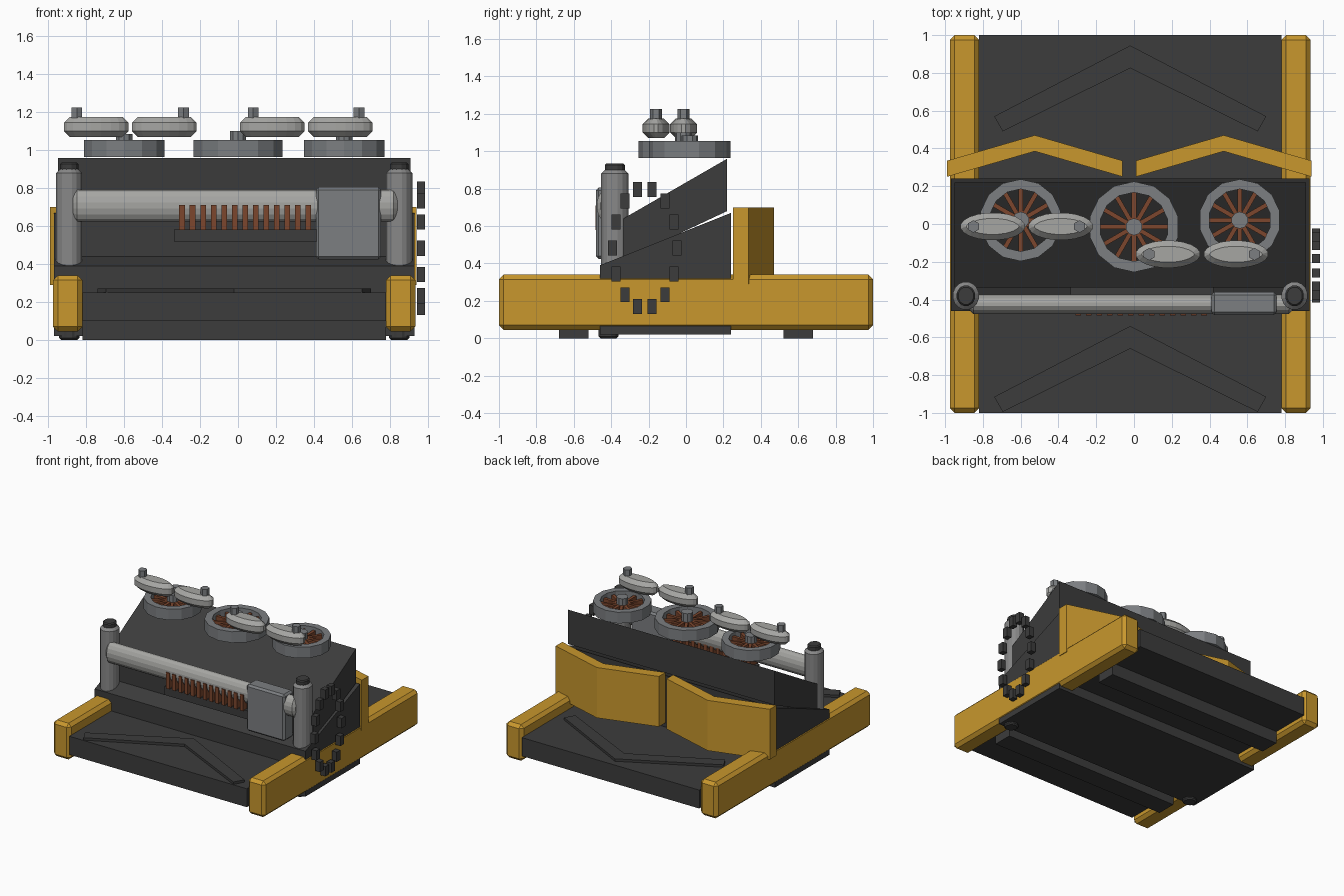
import bpy, bmesh, math
from mathutils import Vector

if "Cube" in bpy.data.objects:
    bpy.data.objects.remove(bpy.data.objects["Cube"])


def mat(name, rgb):
    m = bpy.data.materials.new(name)
    m.diffuse_color = (*rgb, 1)
    m.use_nodes = True
    m.node_tree.nodes["Principled BSDF"].inputs["Base Color"].default_value = m.diffuse_color
    return m


DARK = mat("dark_iron", (0.045, 0.045, 0.045))
YELLOW = mat("ochre_yellow", (0.58, 0.31, 0.026))
LIGHT = mat("light_steel", (0.38, 0.38, 0.365))
STEEL = mat("steel", (0.25, 0.25, 0.25))
GREY = mat("mid_grey", (0.20, 0.21, 0.22))
COPPER = mat("copper", (0.20, 0.062, 0.027))
CX = -0.02  # centre line of the chassis


def finish(name, bm, m, bevel=0):
    bmesh.ops.recalc_face_normals(bm, faces=bm.faces)
    me = bpy.data.meshes.new(name)
    bm.to_mesh(me)
    bm.free()
    me.materials.append(m)
    ob = bpy.data.objects.new(name, me)
    bpy.context.collection.objects.link(ob)
    if bevel:
        b = ob.modifiers.new("bevel", 'BEVEL')
        b.width, b.segments, b.limit_method = bevel, 1, 'ANGLE'
        b.angle_limit = math.radians(40)
    return ob


def prism(name, pts, axis, a, b, m, bevel=0):
    """Extrude a profile along an axis: 'x' takes (y, z), 'z' takes (x, y)."""
    bm = bmesh.new()
    place = (lambda p, h: (h, p[0], p[1])) if axis == 'x' else (lambda p, h: (p[0], p[1], h))
    lo = [bm.verts.new(place(p, a)) for p in pts]
    hi = [bm.verts.new(place(p, b)) for p in pts]
    bm.faces.new(lo)
    bm.faces.new(hi[::-1])
    for i in range(len(pts)):
        j = (i + 1) % len(pts)
        bm.faces.new((lo[i], lo[j], hi[j], hi[i]))
    return finish(name, bm, m, bevel)


def box(name, x, y, z, m, bevel=0):
    return prism(name, [(x[0], y[0]), (x[1], y[0]), (x[1], y[1]), (x[0], y[1])], 'z', *z, m, bevel)


def ellipse(c, rx, ry, n):
    return [(c[0] + rx * math.cos(2 * math.pi * (i + .5) / n),
             c[1] + ry * math.sin(2 * math.pi * (i + .5) / n)) for i in range(n)]


def cyl(name, c, rx, ry, a, b, m, n=16, axis='z', bevel=0):
    return prism(name, ellipse(c, rx, ry, n), axis, a, b, m, bevel)


# Chassis: side rails, deck, underside strips
for side, x in (("left", -0.975), ("right", 0.78)):
    box(side + "_rail", (x, x + 0.155), (-1, 1), (0.045, 0.34), YELLOW, 0.025)
box("deck", (-0.82, 0.78), (-1, 1), (0.10, 0.25), DARK)
for y in (-0.6, 0.6):
    box("underside_strip", (-0.82, 0.78), (y - 0.08, y + 0.08), (0, 0.11), DARK)

# Raised chevrons on the deck
for y in (-0.54, 0.945):
    pts = [(CX, y), (CX - 0.72, y - 0.375), (CX - 0.675, y - 0.455), (CX, y - 0.12),
           (CX + 0.675, y - 0.455), (CX + 0.72, y - 0.375)]
    prism("deck_chevron", pts, 'z', 0.24, 0.27, DARK)

# Engine body: lower wedge and upper wedge
prism("lower_body", [(-0.46, 0.02), (0.24, 0.02), (0.24, 0.67), (-0.46, 0.39)],
      'x', -0.97, 0.93, DARK)
prism("upper_body", [(-0.335, 0.42), (0.22, 0.68), (0.22, 0.96), (-0.335, 0.64)],
      'x', -0.95, 0.91, DARK)

# Bent rear shields
for x in (-0.525, 0.475):
    pts = [(x - 0.465, 0.25), (x, 0.385), (x + 0.465, 0.25),
           (x + 0.465, 0.335), (x, 0.47), (x - 0.465, 0.335)]
    prism("rear_shield", pts, 'z', 0.29, 0.70, YELLOW)

# Corner posts with caps and feet
for x in (-0.89, 0.85):
    cyl("post", (x, -0.38), 0.07, 0.075, 0.30, 0.90, STEEL, 16, bevel=0.02)
    cyl("post_cap", (x, -0.38), 0.05, 0.055, 0.88, 0.935, DARK, 12, bevel=0.008)
    cyl("post_foot", (x, -0.415), 0.055, 0.055, 0, 0.1, DARK, 12, bevel=0.01)

# Cross barrel, gearbox and cooling fins
cyl("barrel", (-0.425, 0.708), 0.053, 0.085, -0.87, 0.84, LIGHT, 16, 'x', 0.02)
box("gearbox", (0.41, 0.755), (-0.482, -0.36), (0.425, 0.805), GREY, 0.015)
box("fin_tray", (-0.335, 0.42), (-0.47, -0.32), (0.515, 0.585), DARK)
for i in range(13):
    x = -0.31 + 0.0555 * i
    box("fin", (x, x + 0.03), (-0.485, -0.38), (0.58, 0.71), COPPER)

# Spoked fans: open ring, spokes, hub
for x, y, r in ((-0.6, 0.02, 0.217), (0, -0.015, 0.24), (0.56, 0.02, 0.217)):
    bm = bmesh.new()
    n = 14
    loops = []
    for rad, z in ((r, 0.965), (r, 1.055), (r * 0.76, 1.055), (r * 0.76, 0.965)):
        loops.append([bm.verts.new((px, py, z)) for px, py in ellipse((x, y), rad, rad, n)])
    for k in range(4):
        a, b = loops[k], loops[(k + 1) % 4]
        for i in range(n):
            j = (i + 1) % n
            bm.faces.new((a[i], a[j], b[j], b[i]))
    finish("fan_ring", bm, GREY)
    for i in range(12):
        t = 2 * math.pi * i / 12
        d, s = Vector((math.cos(t), math.sin(t))), Vector((-math.sin(t), math.cos(t))) * 0.012
        c = Vector((x, y))
        pts = [c + d * 0.03 - s, c + d * r * 0.8 - s, c + d * r * 0.8 + s, c + d * 0.03 + s]
        prism("fan_spoke", [tuple(p) for p in pts], 'z', 0.985, 1.03, COPPER)
    cyl("fan_hub", (x, y), 0.045, 0.045, 0.97, 1.10 if x == 0 else 1.085, GREY, 10)

# Rocker discs with bolts
for x, y, bolt in ((-0.748, -0.013, -0.85), (-0.388, -0.013, -0.288),
                   (0.18, -0.16, 0.08), (0.54, -0.16, 0.638)):
    cyl("rocker_disc", (x, y), 0.172, 0.073, 1.07, 1.175, LIGHT, 20, bevel=0.03)
    cyl("rocker_bolt", (bolt, y), 0.033, 0.033, 1.15, 1.225, GREY, 6)

# Chain loop on the right side
for i in range(14):
    t = 2 * math.pi * (i + 0.5) / 14
    y, z = -0.22 + 0.172 * math.sin(t), 0.483 + 0.32 * math.cos(t)
    box("chain_link", (0.943, 0.985), (y - 0.024, y + 0.024), (z - 0.04, z + 0.04), DARK)
